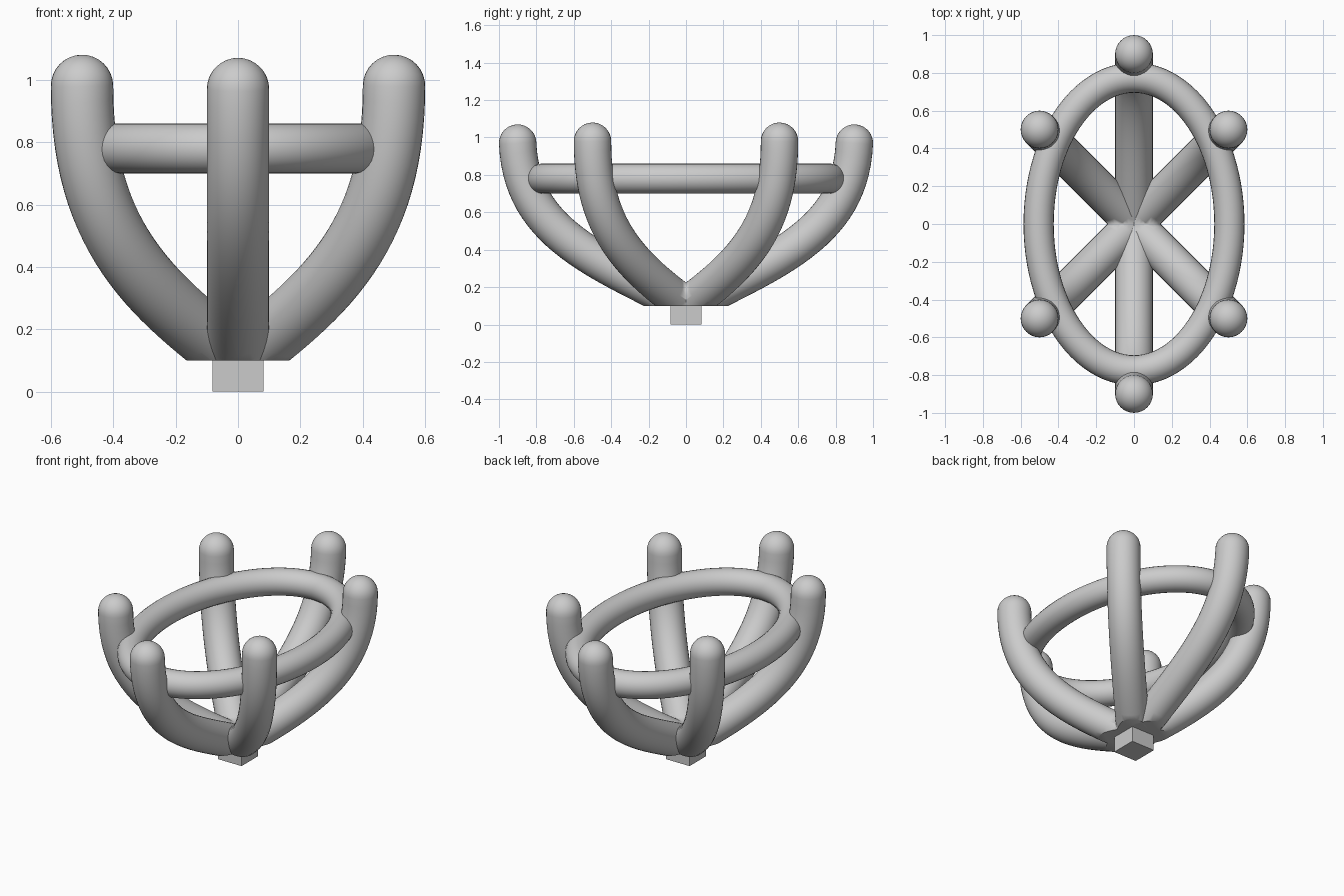
import bpy, bmesh, math
from mathutils import Vector
from mathutils.geometry import interpolate_bezier

if "Cube" in bpy.data.objects:
    bpy.data.objects.remove(bpy.data.objects["Cube"])

R = 0.1       # prong radius
SIDES = 32


def finish(name, bm):
    bmesh.ops.recalc_face_normals(bm, faces=bm.faces)
    mesh = bpy.data.meshes.new(name)
    bm.to_mesh(mesh)
    bm.free()
    ob = bpy.data.objects.new(name, mesh)
    bpy.context.collection.objects.link(ob)
    bpy.ops.object.select_all(action='DESELECT')
    ob.select_set(True)
    bpy.context.view_layer.objects.active = ob
    bpy.ops.object.shade_smooth_by_angle(angle=math.radians(35))
    return ob


def bridge(bm, a, b):
    n = len(a)
    for i in range(n):
        bm.faces.new((a[i], a[(i + 1) % n], b[(i + 1) % n], b[i]))


def prong(name, tip, handles, tip_z, mirror_axes):
    """Curved claw: bezier sweep with a domed tip, trimmed at the base and centre."""
    tip = Vector(tip)
    out = tip.normalized()
    side = Vector((-out.y, out.x, 0))
    # handles are given as (fraction of tip distance, height)
    ctrl = [tip * f + Vector((0, 0, z)) for f, z in ((0, 0.1), *handles, (1, tip_z))]
    pts = interpolate_bezier(*ctrl, 28)
    tans = [(pts[min(i + 1, 27)] - pts[max(i - 1, 0)]).normalized() for i in range(28)]
    stations = [(pts[0] - tans[0] * 0.25, tans[0], R)]
    stations += [(p, t, R) for p, t in zip(pts, tans)]
    end = tans[-1]
    for k in range(1, 8):
        a = math.pi / 2 * k / 8
        stations.append((pts[-1] + end * R * math.sin(a), end, R * math.cos(a)))
    bm = bmesh.new()
    rings = []
    for p, t, r in stations:
        up = side.cross(t)
        ring = []
        for i in range(SIDES):
            a = 2 * math.pi * i / SIDES
            ring.append(bm.verts.new(p + r * (math.cos(a) * side + math.sin(a) * up)))
        rings.append(ring)
    for a, b in zip(rings, rings[1:]):
        bridge(bm, a, b)
    bm.faces.new(rings[0])
    pole = bm.verts.new(pts[-1] + end * R)
    for i in range(SIDES):
        bm.faces.new((rings[-1][i], rings[-1][(i + 1) % SIDES], pole))
    # flat underside, then the seam at the centre plane
    for co, no, fill in (((0, 0, 0.1), (0, 0, -1), True), ((0, 0, 0), (0, -1, 0), False)):
        res = bmesh.ops.bisect_plane(bm, geom=bm.verts[:] + bm.edges[:] + bm.faces[:],
                                     plane_co=co, plane_no=no, clear_outer=True)
        if fill:
            cut = [e for e in res['geom_cut'] if isinstance(e, bmesh.types.BMEdge)]
            bmesh.ops.holes_fill(bm, edges=cut, sides=0)
    ob = finish(name, bm)
    mod = ob.modifiers.new("mirror", 'MIRROR')
    mod.use_axis = mirror_axes
    return ob


# Six prongs: two on the long axis, four on the diagonals
prong("end_prongs", (0, 0.9, 0), ((0.555, 0.35), (0.978, 0.50)), 0.97, (False, True, False))
prong("corner_prongs", (0.5, 0.5, 0), ((0.6, 0.32), (1.0, 0.52)), 0.98, (True, True, False))

# Oval ring joining the prongs
bm = bmesh.new()
N, M, A, B, r = 96, 24, 0.505, 0.775, 0.08
loops = []
for i in range(N):
    u = 2 * math.pi * i / N
    centre = Vector((A * math.cos(u), B * math.sin(u), 0.78))
    normal = Vector((B * math.cos(u), A * math.sin(u), 0)).normalized()
    loops.append([bm.verts.new(centre + r * (math.cos(v) * normal + Vector((0, 0, math.sin(v)))))
                  for v in (2 * math.pi * j / M for j in range(M))])
for i in range(N):
    bridge(bm, loops[i], loops[(i + 1) % N])
finish("oval_ring", bm)

# Square base peg
bm = bmesh.new()
bmesh.ops.create_cube(bm, size=1)
for v in bm.verts:
    v.co = Vector((v.co.x * 0.165, v.co.y * 0.165, (v.co.z + 0.5) * 0.105))
finish("base_peg", bm)
